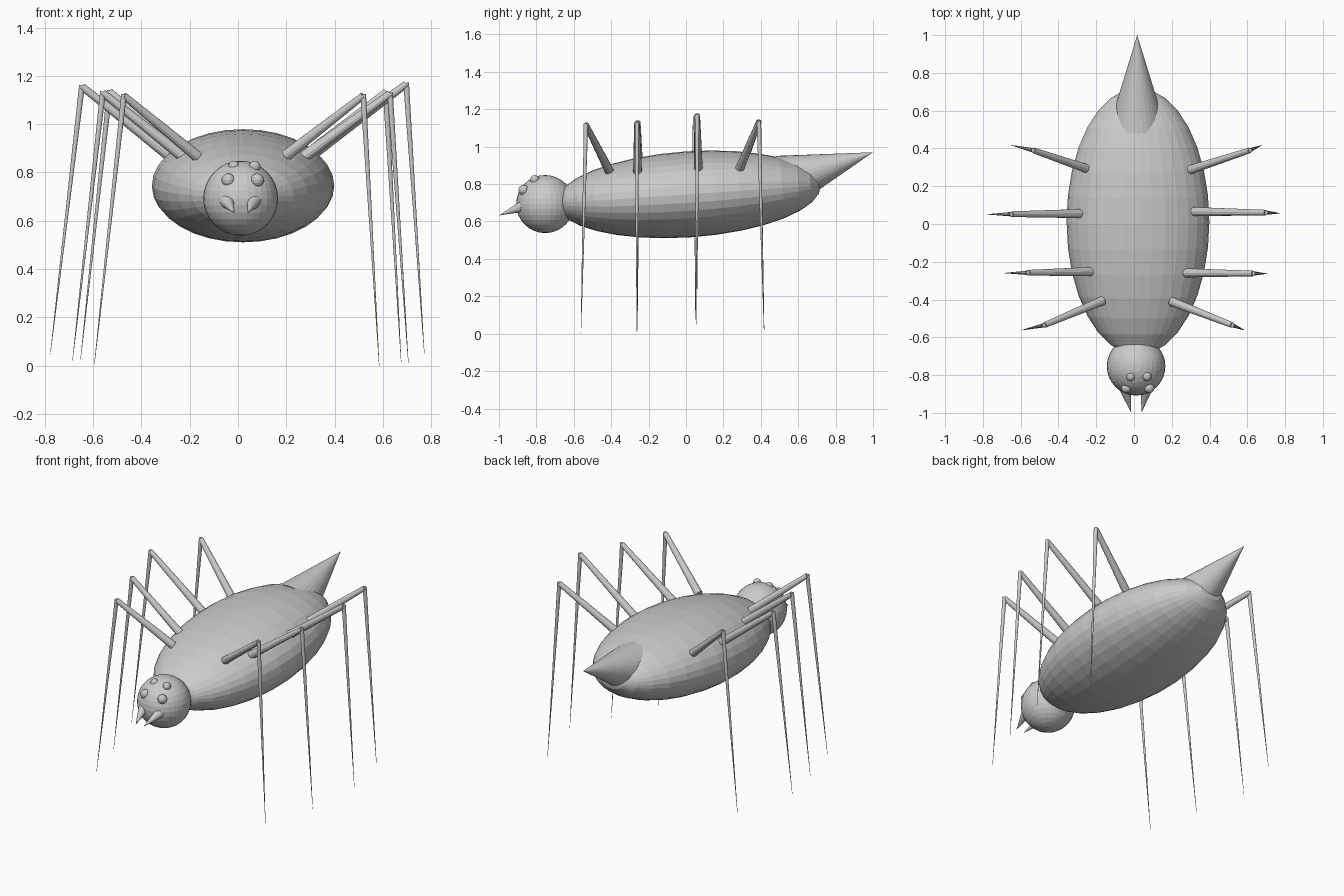
import bpy
from math import radians
from mathutils import Vector


def cone(name, a, b, r1, r2, sides):
    """Tapered rod from point a to point b."""
    a, b = Vector(a), Vector(b)
    d = b - a
    bpy.ops.mesh.primitive_cone_add(vertices=sides, radius1=r1, radius2=r2,
                                    depth=d.length, location=(a + b) / 2,
                                    rotation=d.to_track_quat('Z', 'Y').to_euler())
    bpy.context.object.name = name


def ball(name, loc, scale, rot=(0, 0, 0), seg=32, rings=16):
    bpy.ops.mesh.primitive_uv_sphere_add(segments=seg, ring_count=rings, radius=1,
                                         location=loc, rotation=rot)
    ob = bpy.context.object
    ob.name = name
    ob.scale = scale


# Body: long ellipsoid with its poles front and back, nose slightly down
ball("body", (0.021, 0.013, 0.745), (0.378, 0.23, 0.709), (radians(-86.1), 0, 0))

# Head
ball("head", (0.011, -0.753, 0.693), (0.155, 0.155, 0.155))

# Tail spike, base buried in the body
cone("tail_spike", (0.017, 0.526, 0.812), (0.017, 1.0, 0.97), 0.146, 0, 32)

# Eyes and fangs in pairs about the head centre line
for side, s in (("left", -1), ("right", 1)):
    ball("lower_eye_" + side, (0.02 + s * 0.06, -0.868, 0.768), (0.028,) * 3, seg=12, rings=8)
    ball("upper_eye_" + side, (0.026 + s * 0.043, -0.808, 0.824), (0.024,) * 3, seg=12, rings=8)
    cone("fang_" + side, (0.01 + s * 0.062, -0.85, 0.69),
         (0.012 + s * 0.027, -1.0, 0.632), 0.036, 0, 16)

# Legs: hip, knee and foot of each one, front to back
legs = {
    "right_1": ((0.205, -0.413, 0.875), (0.519, -0.535, 1.118), (0.585, -0.562, 0.0)),
    "right_2": ((0.280, -0.259, 0.870), (0.630, -0.262, 1.126), (0.706, -0.263, 0.01)),
    "right_3": ((0.310, 0.066, 0.878), (0.697, 0.060, 1.166), (0.772, 0.057, 0.05)),
    "right_4": ((0.295, 0.286, 0.880), (0.612, 0.390, 1.132), (0.676, 0.417, 0.015)),
    "left_1": ((-0.173, -0.409, 0.870), (-0.473, -0.535, 1.118), (-0.595, -0.562, 0.006)),
    "left_2": ((-0.232, -0.252, 0.870), (-0.560, -0.258, 1.130), (-0.686, -0.260, 0.018)),
    "left_3": ((-0.290, 0.055, 0.875), (-0.647, 0.052, 1.156), (-0.778, 0.051, 0.045)),
    "left_4": ((-0.242, 0.290, 0.875), (-0.532, 0.390, 1.135), (-0.653, 0.418, 0.02)),
}
for name, pts in legs.items():
    hip, knee, foot = map(Vector, pts)
    cone("upper_leg_" + name, hip + (hip - knee) * 0.02, knee, 0.024, 0.015, 12)
    cone("lower_leg_" + name, knee + (knee - foot) * 0.005, foot, 0.012, 0.0008, 12)
